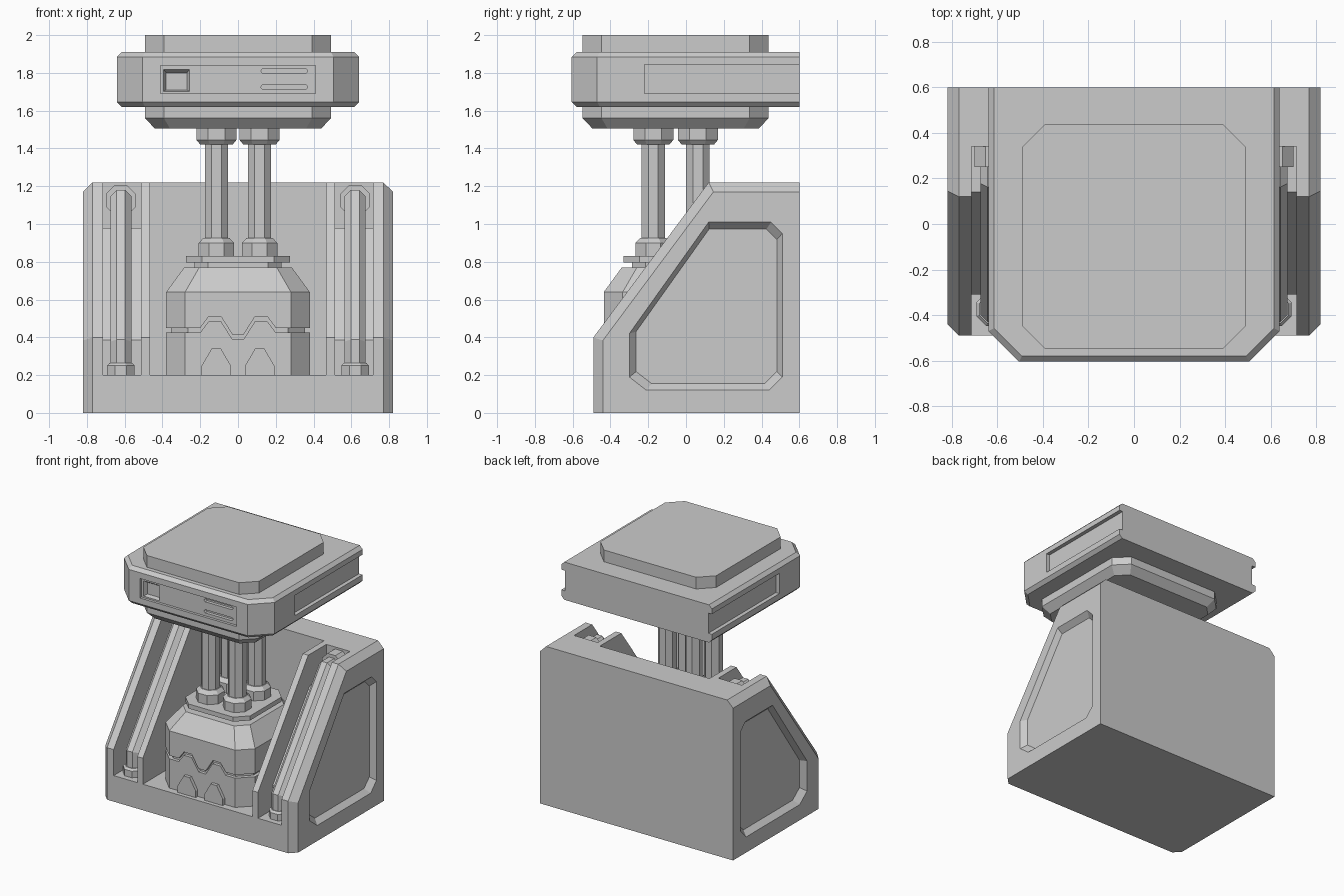
import bpy, bmesh, math

old = bpy.data.objects.get("Cube")
if old:
    bpy.data.objects.remove(old)

GREY = (0.6, 0.6, 0.6, 1)
mat = bpy.data.materials.new("plain_grey")
mat.use_nodes = True
mat.diffuse_color = GREY
mat.node_tree.nodes["Principled BSDF"].inputs["Base Color"].default_value = GREY


def finish(name, bm):
    bmesh.ops.recalc_face_normals(bm, faces=bm.faces[:])
    me = bpy.data.meshes.new(name)
    bm.to_mesh(me)
    bm.free()
    me.materials.append(mat)
    ob = bpy.data.objects.new(name, me)
    bpy.context.collection.objects.link(ob)
    return ob


def loft_bm(rings):
    """Skin equal rings of points and cap both ends."""
    bm = bmesh.new()
    vs = [[bm.verts.new(p) for p in r] for r in rings]
    n = len(rings[0])
    for a, b in zip(vs, vs[1:]):
        for i in range(n):
            j = (i + 1) % n
            bm.faces.new((a[i], a[j], b[j], b[i]))
    bm.faces.new(vs[0])
    bm.faces.new(vs[-1])
    bmesh.ops.recalc_face_normals(bm, faces=bm.faces[:])
    return bm


def loft(name, rings):
    return finish(name, loft_bm(rings))


def along_x(profile, x0, x1):
    return [[(x, y, z) for y, z in profile] for x in (x0, x1)]


def along_y(profile, y0, y1):
    return [[(x, y, z) for x, z in profile] for y in (y0, y1)]


def box(x0, x1, y0, y1, z0, z1):
    return along_x([(y0, z0), (y1, z0), (y1, z1), (y0, z1)], x0, x1)


def octagon(h, c):
    """Square of half width h with corners cut by c."""
    k = h - c
    return [(h, -k), (h, k), (k, h), (-k, h), (-h, k), (-h, -k), (-k, -h), (k, -h)]


def stack(name, cx, cy, layers):
    """Eight-sided solid from (half width, corner cut, height) layers."""
    return loft(name, [[(cx + x, cy + y, z) for x, y in octagon(h, c)] for h, c, z in layers])


def nut(name, cx, cy, layers):
    cut = 2 - math.sqrt(2)
    return stack(name, cx, cy, [(r, r * cut, z) for r, z in layers])


def carve(ob, *ring_sets):
    """Cut lofted solids out of an object and bake the result."""
    cutters = []
    for rings in ring_sets:
        c = loft("cutter", rings)
        c.hide_render = True
        m = ob.modifiers.new("cut", "BOOLEAN")
        m.operation, m.solver, m.object = "DIFFERENCE", "EXACT", c
        cutters.append(c)
    dg = bpy.context.evaluated_depsgraph_get()
    dg.update()
    me = bpy.data.meshes.new_from_object(ob.evaluated_get(dg))
    ob.modifiers.clear()
    ob.data = me
    for c in cutters:
        bpy.data.objects.remove(c)


# Housing: sloped side profile with bevelled outer rims
W, FRONT, BACK = 0.82, -0.49, 0.60
side = [(FRONT, 0), (FRONT, 0.40), (0.12, 1.22), (BACK, 1.22), (BACK, 0)]
bm = loft_bm(along_x(side, -W, W))
rim = []
for e in bm.edges:
    a, b = (v.co for v in e.verts)
    on_side = abs(a.x - b.x) < 1e-4
    at_back = min(a.y, b.y) > BACK - 0.01
    at_floor = max(a.z, b.z) < 0.01
    if on_side and not at_back and not at_floor:
        rim.append(e)
bmesh.ops.bevel(bm, geom=rim, offset=0.05, segments=1, affect="EDGES")
housing = finish("housing", bm)

# Centre bay, pipe channels and sunken side panels
carve(housing, box(-0.466, 0.466, -0.7, 0.38, 0.2, 1.5))
channel = [(-0.7, 0.2), (-0.31, 0.2), (-0.31, 0.385), (0.14, 0.98),
           (0.34, 0.98), (0.34, 1.5), (-0.7, 1.5)]
panel = [(-0.30, 0.42), (0.12, 1.01), (0.45, 1.01), (0.51, 0.95),
         (0.51, 0.19), (0.44, 0.12), (-0.21, 0.12), (-0.30, 0.19)]
PY, PZ = 0.15, 0.55
for s in (-1, 1):
    carve(housing, along_x(channel, s * 0.513, s * 0.714))
    carve(housing, [[(s * x, PY + (y - PY) * k, PZ + (z - PZ) * k) for y, z in panel]
                    for x, k in ((0.78, 0.92), (0.86, 1.08))])

# Bent pipes with collars in the channels
path = [(-0.375, 0.2), (-0.375, 0.37), (0.19, 1.125), (0.345, 1.125)]
angles = [math.atan2(b[1] - a[1], b[0] - a[0]) for a, b in zip(path, path[1:])]
for s, tag in ((-1, "right"), (1, "left")):
    cx = s * 0.62
    rings = []
    for i, (y, z) in enumerate(path):
        a0, a1 = angles[max(i - 1, 0)], angles[min(i, len(angles) - 1)]
        mid, stretch = (a0 + a1) / 2, 1 / math.cos((a1 - a0) / 2)
        rings.append([(cx + u, y - math.sin(mid) * v * stretch, z + math.cos(mid) * v * stretch)
                      for u, v in octagon(0.055, 0.032)])
    loft(tag + "_pipe", rings)
    nut(tag + "_pipe_foot", cx, -0.375, [(0.073, 0.2), (0.073, 0.25), (0.06, 0.265)])
    loft(tag + "_pipe_collar",
         along_y([(cx + u, 1.125 + v) for u, v in octagon(0.08, 0.047)], 0.25, 0.345))

# Core block: eight-sided, split by a zigzag groove
CY = -0.055
core = stack("core_block", 0, CY, [(0.38, 0.1, 0.2), (0.38, 0.1, 0.64), (0.285, 0.08, 0.77)])
half = [(0.03, 0.39), (0.09, 0.485), (0.155, 0.485), (0.20, 0.425), (0.5, 0.425)]
zigzag = [(-x, z) for x, z in reversed(half)] + half
groove = zigzag + [(x, z + 0.025) for x, z in reversed(zigzag)]
carve(core, along_y(groove, -0.6, 0.5))
stack("core_inner", 0, CY, [(0.355, 0.09, 0.21), (0.355, 0.09, 0.6)])
stack("core_neck", 0, CY, [(0.23, 0.07, 0.76), (0.23, 0.07, 0.8)])
stack("core_plate", 0, CY, [(0.275, 0.085, 0.795), (0.275, 0.085, 0.83)])

# Pointed fins on the core front
fin = [(-0.077, 0.2), (-0.077, 0.25), (-0.025, 0.34), (0.025, 0.34), (0.077, 0.25), (0.077, 0.2)]
for s, tag in ((-1, "right"), (1, "left")):
    loft(tag + "_fin", along_y([(s * 0.115 + x, z) for x, z in fin], CY - 0.405, CY - 0.37))

# Four piston rods with nuts
for sx in (-1, 1):
    for sy in (-1, 1):
        x, y = sx * 0.114, CY + sy * 0.118
        nut("rod", x, y, [(0.062, 0.82), (0.062, 1.52)])
        nut("rod_lower_nut", x, y, [(0.094, 0.82), (0.094, 0.9), (0.068, 0.927)])
        nut("rod_upper_nut", x, y, [(0.085, 1.42), (0.106, 1.445), (0.106, 1.52)])

# Head: lower slab, main slab, top slab
stack("head_lower_slab", 0, CY, [(0.44, 0.08, 1.505), (0.492, 0.1, 1.56), (0.492, 0.1, 1.63)])
stack("head_top_slab", 0, CY, [(0.492, 0.1, 1.9), (0.492, 0.1, 2.0)])
outline = []
for z, i in ((1.62, 0.025), (1.645, 0), (1.885, 0), (1.91, 0.025)):
    w, f, c = 0.64 - i, i - 0.605, 0.135 - i * 0.5
    outline.append([(-w, BACK, z), (-w, f + c, z), (c - w, f, z),
                    (w - c, f, z), (w, f + c, z), (w, BACK, z)])
head = loft("head_main_slab", outline)
for s in (-1, 1):
    carve(head, box(s * 0.61, s * 0.8, -0.22, 0.8, 1.69, 1.845))
carve(head, box(-0.41, 0.41, -0.8, -0.585, 1.69, 1.84))

# Pocket and slots in the head front
carve(head, [[(x0, y, z0), (x1, y, z0), (x1, y, z1), (x0, y, z1)]
             for y, x0, x1, z0, z1 in ((-0.61, -0.405, -0.245, 1.695, 1.835),
                                       (-0.555, -0.38, -0.27, 1.71, 1.80))])
for z in (1.725, 1.81):
    carve(head, along_y([(0.12, z), (0.13, z - 0.012), (0.36, z - 0.012), (0.37, z),
                         (0.36, z + 0.012), (0.13, z + 0.012)], -0.7, -0.56))
